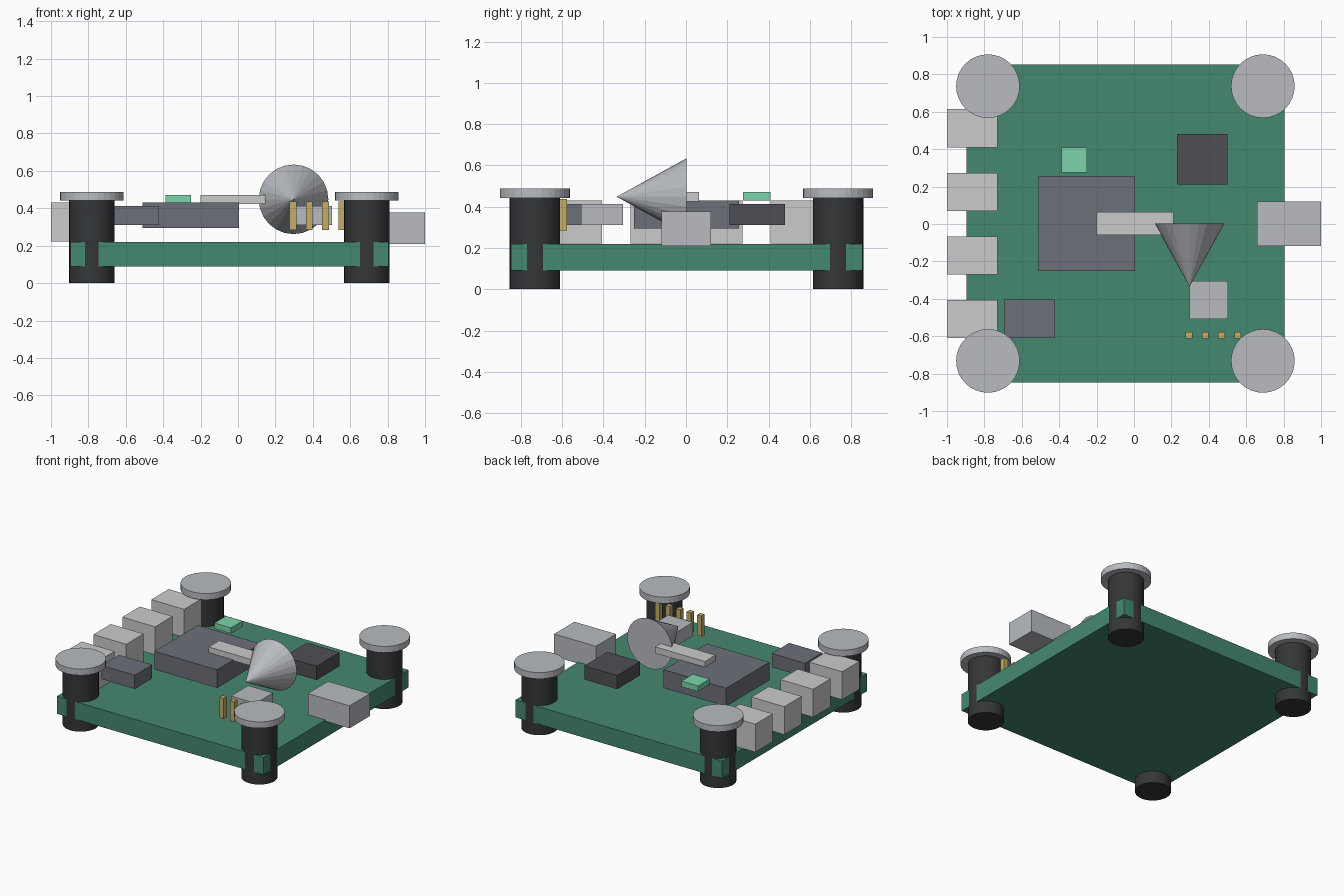
import bpy
from math import pi

if "Cube" in bpy.data.objects:
    bpy.data.objects.remove(bpy.data.objects["Cube"])


def material(name, r, g, b):
    m = bpy.data.materials.new(name)
    m.diffuse_color = (r, g, b, 1)
    m.use_nodes = True
    m.node_tree.nodes["Principled BSDF"].inputs["Base Color"].default_value = m.diffuse_color
    return m


GREEN = material("board_green", 0.06, 0.25, 0.16)
MINT = material("mint", 0.20, 0.66, 0.40)
BLACK = material("black_plastic", 0.035, 0.037, 0.04)
CHIP = material("chip_grey", 0.15, 0.16, 0.19)
DARK = material("dark_chip", 0.08, 0.08, 0.09)
GOLD = material("gold", 0.55, 0.42, 0.14)
LIGHT = material("light_grey", 0.66, 0.66, 0.67)
METAL = material("metal", 0.48, 0.50, 0.53)


def finish(name, mat):
    ob = bpy.context.object
    ob.name = ob.data.name = name
    ob.data.materials.append(mat)
    return ob


def box(name, x, y, z, mat):
    """Box from (min, max) pairs along each axis."""
    bpy.ops.mesh.primitive_cube_add(size=1, location=[sum(p) / 2 for p in (x, y, z)])
    ob = finish(name, mat)
    ob.scale = [p[1] - p[0] for p in (x, y, z)]
    bpy.ops.object.transform_apply(location=False, rotation=False, scale=True)
    return ob


def cylinder(name, x, y, z0, z1, r, mat):
    bpy.ops.mesh.primitive_cylinder_add(vertices=32, radius=r, depth=z1 - z0,
                                        location=(x, y, (z0 + z1) / 2))
    return finish(name, mat)


# Circuit board
box("board", (-0.896, 0.804), (-0.848, 0.854), (0.09, 0.22), GREEN)

# Corner posts with wide caps
for x in (-0.781, 0.689):
    for y in (-0.732, 0.737):
        cylinder("corner_post", x, y, 0, 0.441, 0.122, BLACK)
        cylinder("post_cap", x, y, 0.441, 0.488, 0.17, METAL)

# Row of ports on the left edge
for i in range(4):
    y = -0.508 + i * 0.34
    box("side_port", (-1.0, -0.73), (y - 0.102, y + 0.102), (0.222, 0.43), LIGHT)

# Large connector on the right edge
box("power_connector", (0.657, 1.0), (-0.118, 0.12), (0.21, 0.377), METAL)

# Chips and small components
box("main_chip", (-0.51, 0.005), (-0.252, 0.257), (0.295, 0.43), CHIP)
box("memory_chip", (0.23, 0.50), (0.21, 0.48), (0.31, 0.412), DARK)
box("controller_chip", (-0.695, -0.422), (-0.61, -0.405), (0.31, 0.412), CHIP)
box("metal_block", (0.298, 0.502), (-0.508, -0.305), (0.31, 0.412), METAL)
box("indicator", (-0.387, -0.25), (0.275, 0.41), (0.43, 0.472), MINT)
box("flat_bar", (-0.20, 0.21), (-0.06, 0.064), (0.424, 0.472), LIGHT)

# Header pins
for i in range(5):
    x = 0.294 + i * 0.0867
    box("header_pin", (x - 0.018, x + 0.018), (-0.613, -0.577), (0.285, 0.437), GOLD)

# Cone lying on its side, tip to the front
bpy.ops.mesh.primitive_cone_add(vertices=24, radius1=0.186, radius2=0, depth=0.337,
                                location=(0.297, -0.167, 0.448), rotation=(pi / 2, 0, 0))
finish("cone", METAL)
